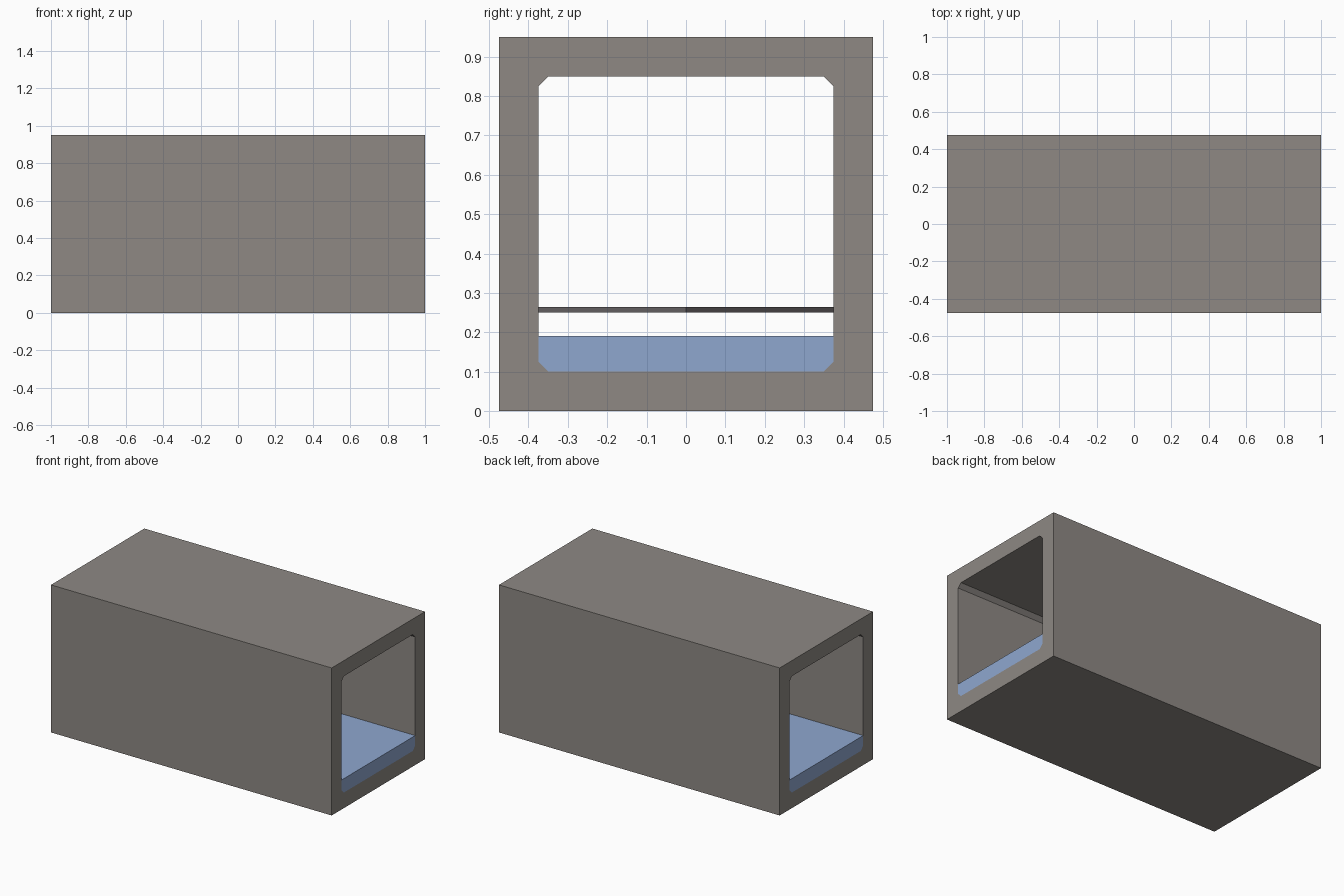
import bpy, bmesh

if "Cube" in bpy.data.objects:
    bpy.data.objects.remove(bpy.data.objects["Cube"])


def srgb(*c):
    return tuple((v / 255 / 12.92) if v < 10 else ((v / 255 + 0.055) / 1.055) ** 2.4 for v in c) + (1.0,)


def material(name, *rgb):
    m = bpy.data.materials.new(name)
    m.diffuse_color = srgb(*rgb)
    m.use_nodes = True
    m.node_tree.nodes["Principled BSDF"].inputs["Base Color"].default_value = m.diffuse_color
    return m


def make_object(name, bm, mat):
    bmesh.ops.recalc_face_normals(bm, faces=bm.faces)
    me = bpy.data.meshes.new(name)
    bm.to_mesh(me)
    bm.free()
    me.materials.append(mat)
    ob = bpy.data.objects.new(name, me)
    bpy.context.collection.objects.link(ob)
    return ob


def prism(name, outline, offset, mat):
    """Extrude a closed 3D outline along an offset."""
    bm = bmesh.new()
    face = bm.faces.new([bm.verts.new(p) for p in outline])
    ext = bmesh.ops.extrude_face_region(bm, geom=[face])
    moved = [v for v in ext["geom"] if isinstance(v, bmesh.types.BMVert)]
    bmesh.ops.translate(bm, vec=offset, verts=moved)
    return make_object(name, bm, mat)


concrete = material("concrete grey", 142, 137, 132)
blue = material("water blue", 143, 167, 207)
dark = material("dark grey", 112, 107, 109)

L, W, H, T, C = 1.0, 0.475, 0.95, 0.10, 0.025
I = W - T

# Culvert shell: chamfered inner ring bridged to a matching ring on the square outside
inner = [(I, T + C), (I, H - T - C), (I - C, H - T), (C - I, H - T),
         (-I, H - T - C), (-I, T + C), (C - I, T), (I - C, T)]
outer = [(W, 0), (W, H), (-W, H), (-W, 0)]
bm = bmesh.new()
rings = {}
for x in (-L, L):
    rings[x] = ([bm.verts.new((x, y, z)) for y, z in inner],
                [bm.verts.new((x, y, z)) for y, z in outer])
for x in (-L, L):
    i, o = rings[x]
    for k in range(4):
        a, b, c = (2 * k) % 8, (2 * k + 1) % 8, (2 * k + 2) % 8
        bm.faces.new((o[k], o[(k + 1) % 4], i[b], i[a]))      # end wall
        bm.faces.new((o[(k + 1) % 4], i[c], i[b]))            # end corner
for r in (0, 1):
    p, q = rings[-L][r], rings[L][r]
    for k in range(len(p)):
        n = (k + 1) % len(p)
        bm.faces.new((p[k], p[n], q[n], q[k]))
make_object("culvert_shell", bm, concrete)

# Shallow water along the floor
water = [(I, 0.19), (-I, 0.19), (-I, T + C), (C - I, T), (I - C, T), (I, T + C)]
prism("water", [(-L, y, z) for y, z in water], (2 * L, 0, 0), blue)

# Flat flow arrow hovering over the water, pointing to +x
arrow = [(0.43, 0), (-0.05, I), (-0.05, 0.1), (-0.43, 0.1),
         (-0.43, -0.1), (-0.05, -0.1), (-0.05, -I)]
prism("flow_arrow", [(x, y, 0.25) for x, y in arrow], (0, 0, 0.014), dark)
